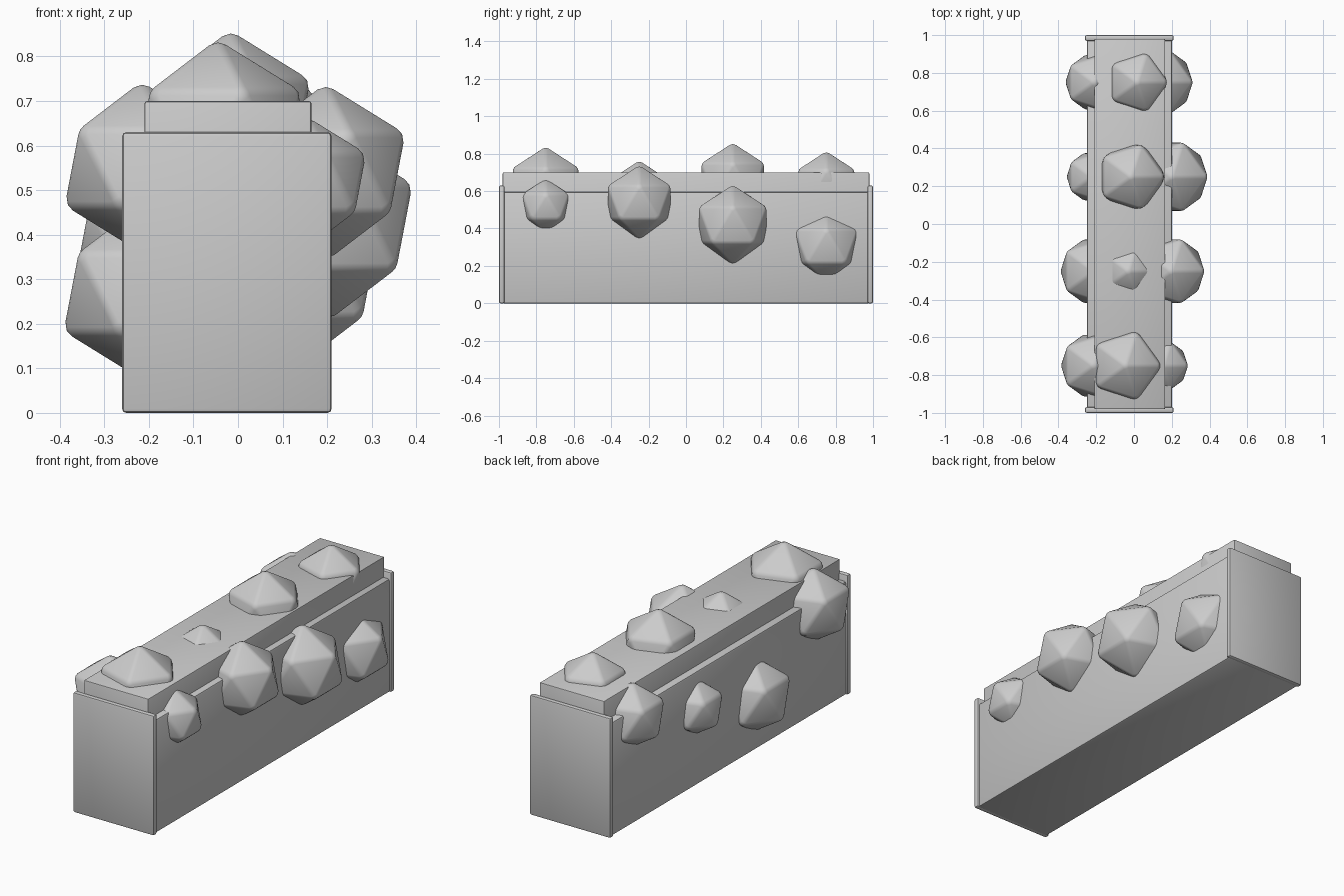
import bpy

if "Cube" in bpy.data.objects:
    bpy.data.objects.remove(bpy.data.objects["Cube"])


def finish(obj, name, bevel):
    obj.name = name
    mod = obj.modifiers.new("edge_bevel", 'BEVEL')
    mod.width = bevel
    mod.segments = 2
    mod.limit_method = 'ANGLE'
    bpy.ops.object.modifier_apply(modifier=mod.name)
    bpy.ops.object.shade_smooth_by_angle(angle=0.6)


def box(name, lo, hi, bevel=0.009):
    bpy.ops.mesh.primitive_cube_add(size=1, location=[(a + b) / 2 for a, b in zip(lo, hi)])
    obj = bpy.context.object
    obj.scale = [b - a for a, b in zip(lo, hi)]
    bpy.ops.object.transform_apply(location=False, rotation=False, scale=True)
    finish(obj, name, bevel)


def stone(name, x, y, z, r):
    bpy.ops.mesh.primitive_ico_sphere_add(subdivisions=1, radius=r, location=(x, y, z))
    finish(bpy.context.object, name, 0.012)


# Wall core, raised top course and the two end slabs
box("wall_body", (-0.25, -0.985, 0), (0.20, 0.985, 0.595))
box("wall_top", (-0.21, -0.98, 0.3), (0.165, 0.98, 0.70), 0.006)
for name, y in (("front_end_slab", -0.985), ("back_end_slab", 0.985)):
    box(name, (-0.26, y - 0.015, 0), (0.21, y + 0.015, 0.63))

# Faceted stones half buried in the sides and top: x, z, radius per row
rows = (-0.75, -0.25, 0.25, 0.75)
stones = {
    "right_stone": ((0.154, 0.518, 0.15), (0.197, 0.54, 0.20),
                    (0.20, 0.42, 0.215), (0.135, 0.305, 0.20)),
    "left_stone": ((-0.215, 0.55, 0.195), (-0.213, 0.27, 0.20),
                   (-0.225, 0.40, 0.15), (-0.212, 0.545, 0.172)),
    "top_stone": ((-0.045, 0.63, 0.21), (-0.03, 0.615, 0.15),
                  (-0.016, 0.66, 0.20), (0.017, 0.635, 0.18)),
}
for side, items in stones.items():
    for i, (y, (x, z, r)) in enumerate(zip(rows, items), 1):
        stone(f"{side}_{i}", x, y, z, r)
